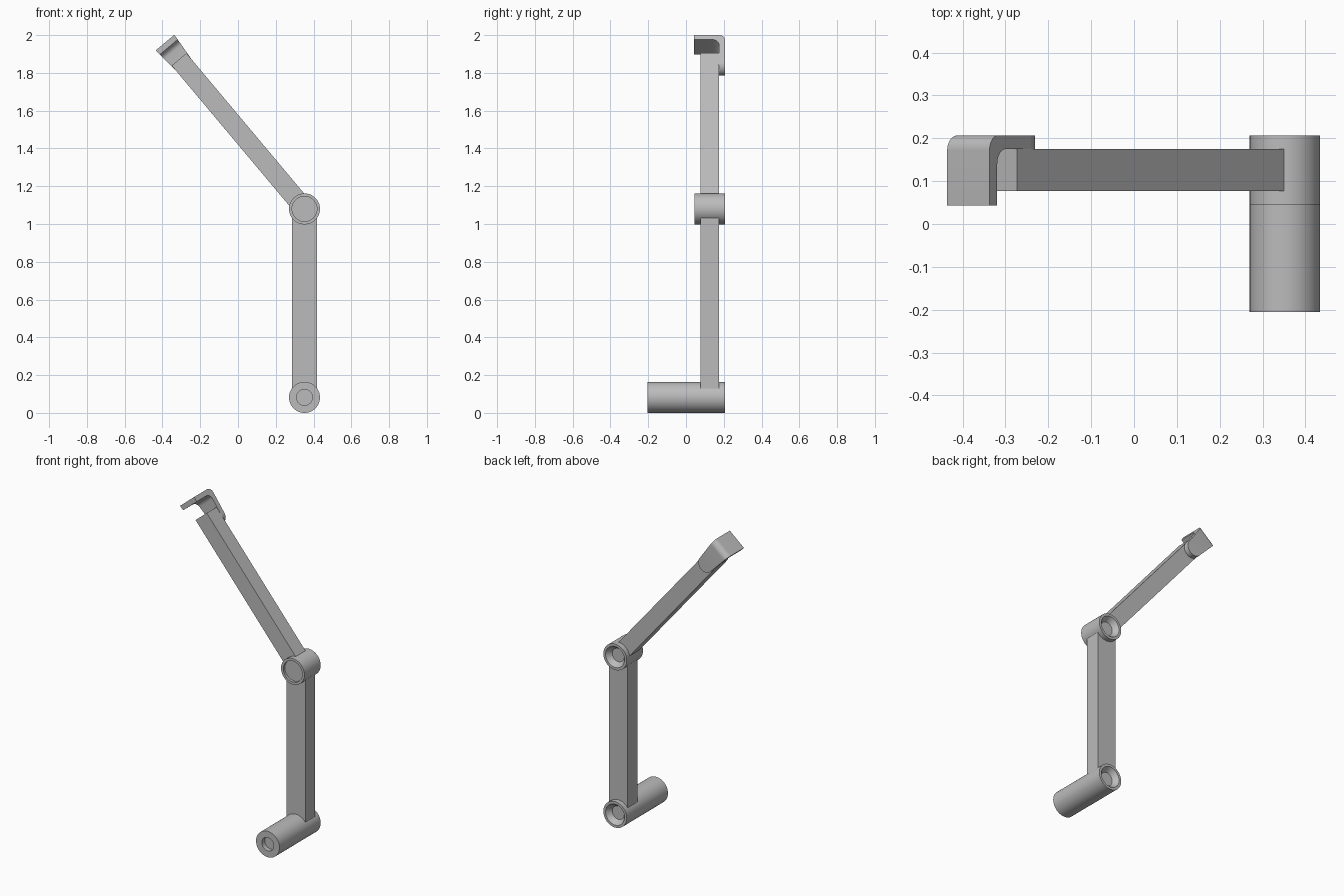
import bpy, bmesh, math
from mathutils import Matrix

cube = bpy.data.objects.get("Cube")
if cube:
    bpy.data.objects.remove(cube, do_unlink=True)

grey = bpy.data.materials.new("matte grey")
grey.use_nodes = True
COLOUR = (0.5, 0.5, 0.5, 1)
grey.diffuse_color = COLOUR
grey.node_tree.nodes["Principled BSDF"].inputs["Base Color"].default_value = COLOUR

PIVOT_X, BASE_Z, JOINT_Z = 0.352, 0.082, 1.08
RADIUS, BACK = 0.082, 0.207
ARM_FRONT, ARM_BACK = 0.077, 0.175
TILT = math.radians(-130)          # local x runs along the upper arm


def finish(bm, name, z, tilt=0.0):
    bmesh.ops.remove_doubles(bm, verts=bm.verts, dist=1e-5)
    bmesh.ops.recalc_face_normals(bm, faces=bm.faces)
    mesh = bpy.data.meshes.new(name)
    bm.to_mesh(mesh)
    bm.free()
    mesh.materials.append(grey)
    obj = bpy.data.objects.new(name, mesh)
    bpy.context.collection.objects.link(obj)
    obj.location = (PIVOT_X, 0, z)
    obj.rotation_euler.y = tilt
    bpy.ops.object.select_all(action="DESELECT")
    obj.select_set(True)
    bpy.context.view_layer.objects.active = obj
    bpy.ops.object.shade_smooth_by_angle(angle=math.radians(30))
    return obj


def lathe(name, z, profile):
    """Turn (radius, y) points about the y axis."""
    bm = bmesh.new()
    verts = [bm.verts.new((r, y, 0)) for r, y in profile]
    edges = [bm.edges.new(pair) for pair in zip(verts, verts[1:])]
    bmesh.ops.spin(bm, geom=verts + edges, cent=(0, 0, 0), axis=(0, 1, 0),
                   angle=math.tau, steps=64)
    return finish(bm, name, z)


def prism(name, z, side_a, side_b, tilt):
    """Close the solid between two matching outlines."""
    bm = bmesh.new()
    a = [bm.verts.new(p) for p in side_a]
    b = [bm.verts.new(p) for p in side_b]
    bm.faces.new(a)
    bm.faces.new(b[::-1])
    for i in range(len(a)):
        j = (i + 1) % len(a)
        bm.faces.new((a[i], b[i], b[j], a[j]))
    return finish(bm, name, z, tilt)


def arm(name, z, length, width, tilt):
    bm = bmesh.new()
    depth = ARM_BACK - ARM_FRONT
    place = (Matrix.Translation((length / 2, (ARM_FRONT + ARM_BACK) / 2, 0))
             @ Matrix.Diagonal((length, depth, width, 1)))
    bmesh.ops.create_cube(bm, size=1, matrix=place)
    return finish(bm, name, z, tilt)


def arc(cx, cy, r, start, end, steps=10):
    angles = [math.radians(start + (end - start) * i / steps) for i in range(steps + 1)]
    return [(cx + r * math.cos(t), cy + r * math.sin(t)) for t in angles]


def socket(front, bore, bore_depth):
    """Pivot barrel with a front recess and a countersunk back."""
    floor = front + bore_depth
    return [(0, floor), (bore, floor), (bore, front), (RADIUS, front),
            (RADIUS, BACK), (0.066, BACK), (0.042, ARM_BACK), (0, ARM_BACK)]


# Pivot barrels
lathe("base_barrel", BASE_Z, socket(-0.205, 0.042, 0.03))
lathe("elbow_barrel", JOINT_Z, socket(0.045, 0.066, 0.015))

# Arms
REACH = 1.033
arm("lower_arm", BASE_Z, JOINT_Z - BASE_Z, 0.133, math.radians(-90))
arm("upper_arm", JOINT_Z, REACH, 0.102, TILT)

# Hook: bent strip that flares towards its tip
START, TIP, THICK, BEND = 0.987, 1.149, 0.031, 0.035
HALF, FLARE = 0.051, 0.0135
inner = TIP - THICK
strip = [(START, ARM_BACK)]
strip += arc(inner - BEND, ARM_BACK - BEND, BEND, 90, 0)
strip += [(inner, 0.043), (TIP, 0.043)]
strip += arc(TIP - BEND, BACK - BEND, BEND, 0, 90)
strip += [(START, BACK)]


def half_width(u):
    return HALF + FLARE * max(0, u - START) / (TIP - START)


prism("hook", JOINT_Z, [(u, y, half_width(u)) for u, y in strip],
      [(u, y, -half_width(u)) for u, y in strip], TILT)

# Rounded pad fixing the hook to the back of the arm
pad = arc(START, 0, HALF, 90, 270, 24)
prism("hook_pad", JOINT_Z, [(u, ARM_BACK, v) for u, v in pad],
      [(u, BACK, v) for u, v in pad], TILT)
